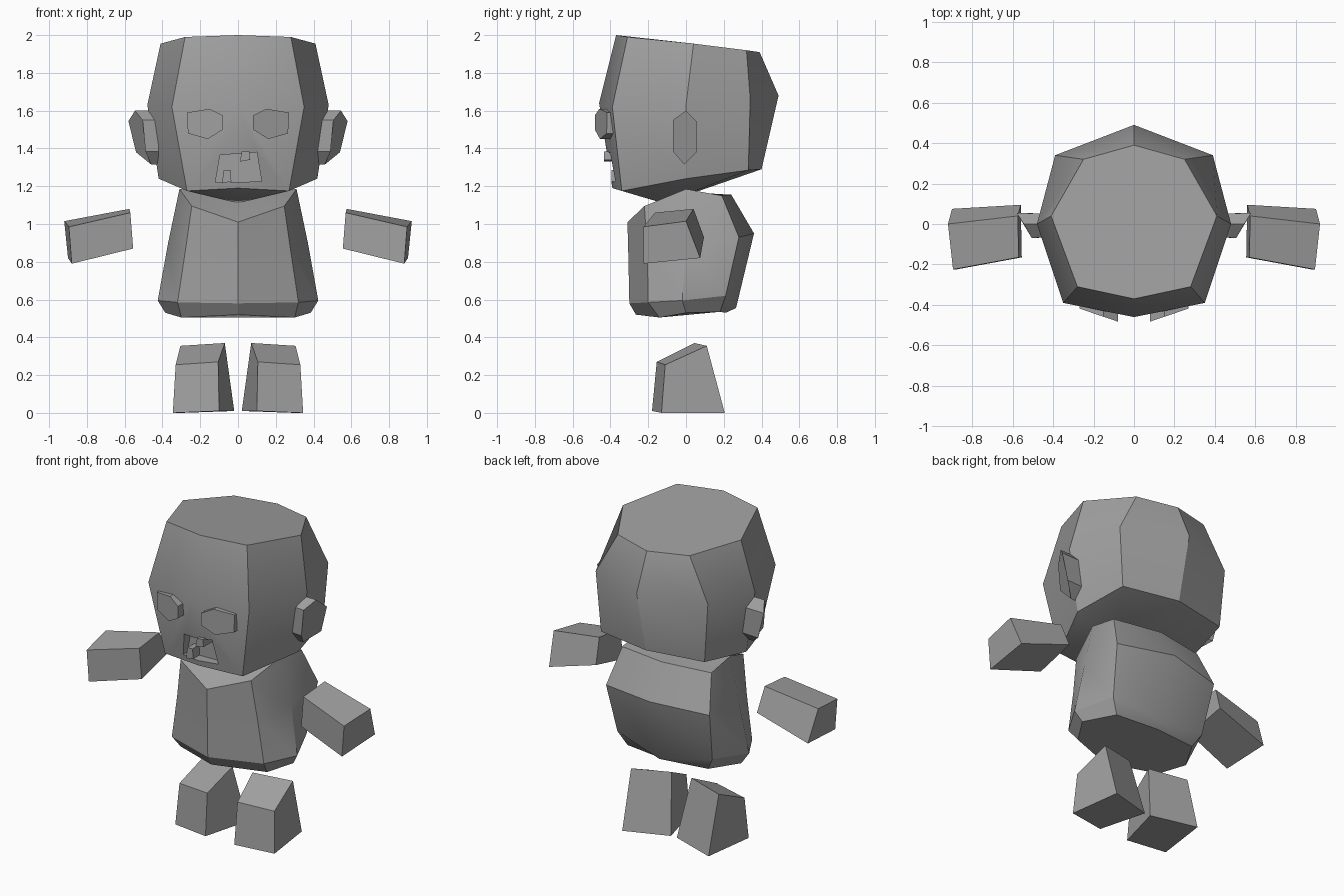
import bpy, bmesh

if "Cube" in bpy.data.objects:
    bpy.data.objects.remove(bpy.data.objects["Cube"])

grey = bpy.data.materials.new("plain_grey")
grey.diffuse_color = (0.35, 0.35, 0.35, 1)
grey.use_nodes = True
grey.node_tree.nodes["Principled BSDF"].inputs["Base Color"].default_value = grey.diffuse_color


def make(name, verts, faces, smooth=None):
    me = bpy.data.meshes.new(name)
    me.from_pydata(verts, [], faces)
    bm = bmesh.new()
    bm.from_mesh(me)
    bmesh.ops.recalc_face_normals(bm, faces=bm.faces)
    bm.to_mesh(me)
    bm.free()
    me.materials.append(grey)
    ob = bpy.data.objects.new(name, me)
    bpy.context.collection.objects.link(ob)
    if smooth:
        bpy.context.view_layer.objects.active = ob
        ob.select_set(True)
        bpy.ops.object.shade_smooth_by_angle(angle=smooth)
        ob.select_set(False)
    return ob


def loft(name, rings, top=None, bottom=None, smooth=None):
    """Join rings (top to bottom); a cap is a fan to a point, or one flat face."""
    n = len(rings[0])
    verts = [p for r in rings for p in r]
    faces = [(a + i, a + (i + 1) % n, a + n + (i + 1) % n, a + n + i)
             for a in range(0, n * (len(rings) - 1), n) for i in range(n)]
    for start, tip in ((0, top), (n * (len(rings) - 1), bottom)):
        if tip:
            verts.append(tip)
            faces += [(start + i, start + (i + 1) % n, len(verts) - 1) for i in range(n)]
        else:
            faces.append(tuple(range(start, start + n)))
    return make(name, verts, faces, smooth)


def octagon(half):
    """Front, front corner, side, back corner, back -> mirrored closed ring."""
    return half + [(-x, y, z) for x, y, z in reversed(half[1:-1])]


def flip(ring, s):
    return [(s * x, y, z) for x, y, z in ring]


# Head: three rings with a pointed underside
head = loft("head", [
    octagon([(0, -.37, 2.0), (.28, -.31, 1.99), (.41, .04, 1.955), (.25, .32, 1.92), (0, .39, 1.91)]),
    octagon([(0, -.46, 1.64), (.35, -.39, 1.62), (.48, 0, 1.63), (.39, .34, 1.66), (0, .49, 1.68)]),
    octagon([(0, -.39, 1.19), (.27, -.34, 1.175), (.42, 0, 1.24), (.36, .33, 1.285), (0, .40, 1.29)]),
], bottom=(0, -.12, 1.11), smooth=0.5)

# Mouth: a trapezoid recess cut into the face
outline = [(-.095, 1.365), (.10, 1.38), (.125, 1.225), (-.12, 1.22)]
cutter = loft("mouth_cutter", [[(x, y, z) for x, z in outline] for y in (-.6, -.33)])
cutter.hide_render = True
cutter.hide_viewport = True
cut = head.modifiers.new("mouth", 'BOOLEAN')
cut.operation = 'DIFFERENCE'
cut.solver = 'EXACT'
cut.object = cutter

# Teeth: one upper, one lower
for name, x0, x1, z0, z1, y in (("upper_tooth", .01, .065, 1.33, 1.385, -.435),
                                ("lower_tooth", -.085, -.035, 1.215, 1.285, -.395)):
    loft(name, [[(x0, yy, z0), (x1, yy, z0 + .01), (x1 - .005, yy, z1), (x0 + .01, yy, z1)]
                for yy in (y, -.32)])

# Body: collar, waist, hem and underside rings
loft("body", [
    octagon([(0, -.31, 1.01), (.245, -.22, 1.095), (.31, 0, 1.185), (.31, .19, 1.15), (0, .24, 1.155)]),
    octagon([(0, -.305, .82), (.28, -.205, .85), (.37, 0, .90), (.36, .28, .93), (0, .36, .95)]),
    octagon([(0, -.30, .58), (.32, -.20, .585), (.425, -.02, .595), (.33, .21, .62), (0, .265, .555)]),
    octagon([(0, -.265, .52), (.30, -.14, .505), (.385, 0, .53), (.28, .18, .535), (0, .21, .53)]),
], top=(0, -.02, 1.17), smooth=0.5)

for s, side in ((1, "right"), (-1, "left")):
    # Eye: tilted six-sided plate
    eye = [(.27, 1.59), (.15, 1.61), (.08, 1.575), (.08, 1.50), (.16, 1.45), (.265, 1.48)]
    loft(side + "_eye", [[(s * x, -.51 + .34 * x + d, z) for x, z in eye] for d in (0, .10)])

    # Ear: six-sided slab, wider towards the back
    ear = [(.545, 0, 1.60), (.58, .055, 1.545), (.54, .055, 1.38),
           (.46, -.01, 1.315), (.49, -.07, 1.385), (.505, -.07, 1.55)]
    root = [(.42, y * .9, z) for x, y, z in ear]
    loft(side + "_ear", [flip(ear, s), flip(root, s)])

    # Arm: tilted tapering block
    hand = [(.895, -.225, .985), (.92, 0, 1.015), (.90, .075, .82), (.88, -.225, .79)]
    shoulder = [(.57, -.165, 1.06), (.575, .04, 1.08), (.56, .095, .93), (.555, -.165, .87)]
    loft(side + "_arm", [flip(hand, s), flip(shoulder, s)])

    # Leg: wedge block with a sloped top
    hip = [(.105, -.155, .27), (.33, -.11, .255), (.305, .11, .355), (.07, .045, .37)]
    foot = [(.10, -.18, .01), (.345, -.13, 0), (.30, .205, 0), (.02, .12, .01)]
    loft(side + "_leg", [flip(hip, s), flip(foot, s)])
